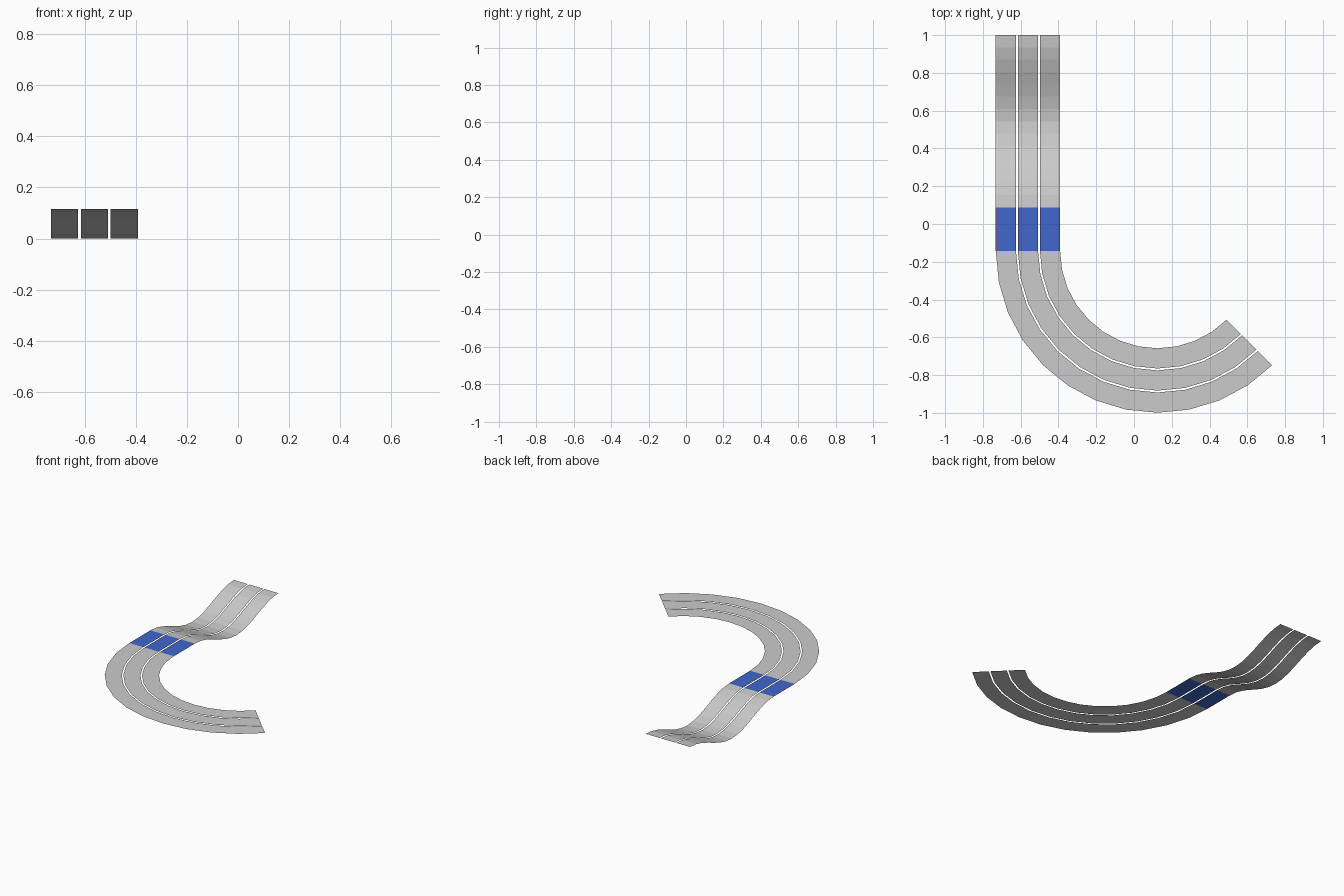
import bpy, math

if "Cube" in bpy.data.objects:
    bpy.data.objects.remove(bpy.data.objects["Cube"])

TOP = 0.116            # height of the flat road
CX, CY = 0.125, -0.142 # centre of the bend
R_OUT = 0.857          # outermost radius
LANE, PITCH = 0.107, 0.117
Y_BLUE, Y_END = 0.087, 1.0
STRIPE = 0.004


def material(name, colour):
    m = bpy.data.materials.new(name)
    m.diffuse_color = colour
    m.use_nodes = True
    m.node_tree.nodes["Principled BSDF"].inputs["Base Color"].default_value = m.diffuse_color
    return m


def ribbon(name, left, right, mat=None):
    """Single-sided sheet between two matching edge lines, facing up."""
    n = len(left)
    faces = [(i, i + n, i + n + 1, i + 1) for i in range(n - 1)]
    me = bpy.data.meshes.new(name)
    me.from_pydata(left + right, [], faces)
    ob = bpy.data.objects.new(name, me)
    bpy.context.collection.objects.link(ob)
    if mat:
        me.materials.append(mat)
    return ob


def straight(x, profile):
    return [(x, y, z) for y, z in profile]


def arc(r, steps=12, sweep=135):
    # runs from the far end of the bend back to the straight section
    pts = []
    for i in range(steps, -1, -1):
        a = math.radians(180 + sweep * i / steps)
        pts.append((CX + r * math.cos(a), CY + r * math.sin(a), TOP))
    return pts


blue = material("blue", (0.05, 0.14, 0.6, 1))
red = material("red", (0.6, 0.03, 0.03, 1))

# Road dip: one full cosine wave, high at both ends
N = 14
dip = [(Y_BLUE + (Y_END - Y_BLUE) * i / N,
        TOP * (0.5 + 0.5 * math.cos(2 * math.pi * i / N))) for i in range(N + 1)]
flat = [(CY, TOP), (Y_BLUE, TOP)]

for k, lane in enumerate(("outer", "middle", "inner")):
    r0 = R_OUT - k * PITCH
    r1 = r0 - LANE
    x0, x1 = CX - r0, CX - r1
    # Curved, coloured and dipping sections of each lane
    ribbon(lane + "_lane_bend", arc(r0), arc(r1))
    ribbon(lane + "_lane_blue", straight(x0 + STRIPE, flat), straight(x1, flat), blue)
    ribbon(lane + "_lane_red_edge", straight(x0, flat), straight(x0 + STRIPE, flat), red)
    ribbon(lane + "_lane_dip", straight(x0, dip), straight(x1, dip))
